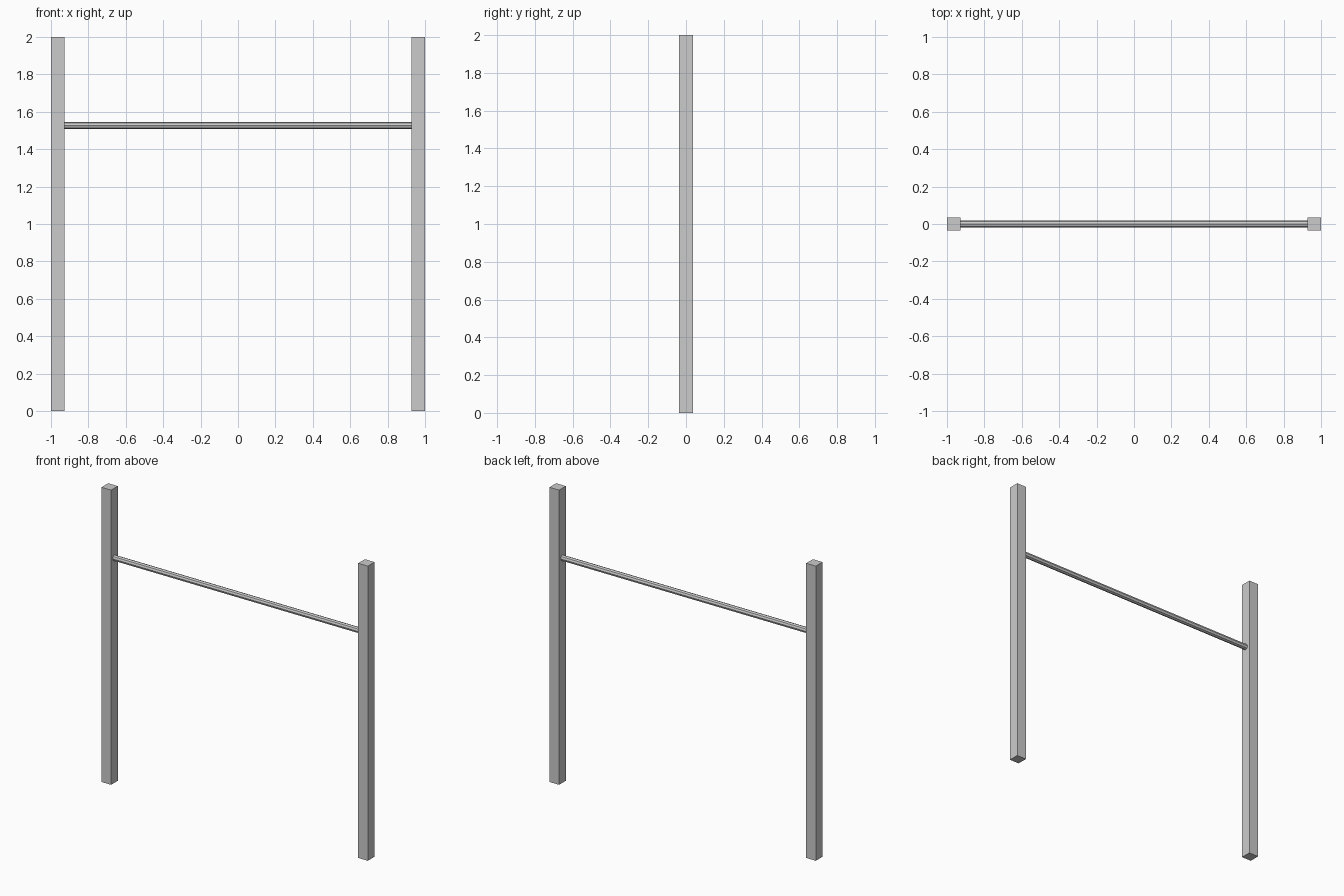
import bpy, math

if "Cube" in bpy.data.objects:
    bpy.data.objects.remove(bpy.data.objects["Cube"])

W = 0.072      # post thickness
H = 2.0        # post height

# two square posts
for side, name in ((-1, "left_post"), (1, "right_post")):
    bpy.ops.mesh.primitive_cube_add(size=1, location=(side * (1 - W / 2), 0, H / 2))
    post = bpy.context.object
    post.name = name
    post.scale = (W, W, H)

# horizontal bar between the inner post faces
bpy.ops.mesh.primitive_cylinder_add(vertices=8, radius=0.019, depth=2 - 2 * W,
                                    location=(0, 0, 1.527), rotation=(0, math.pi / 2, 0))
bpy.context.object.name = "crossbar"
